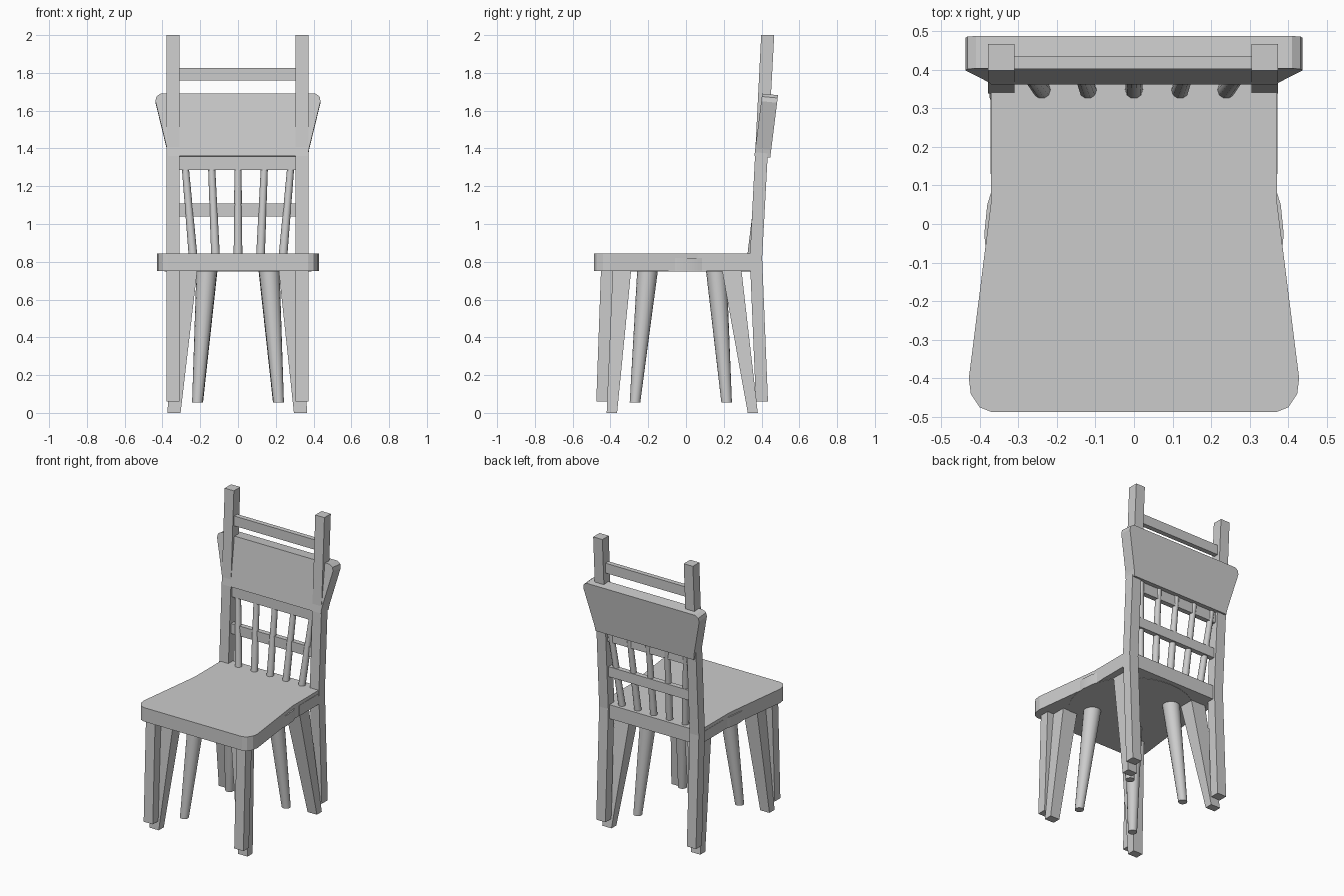
import bpy, bmesh
from mathutils import Vector

if "Cube" in bpy.data.objects:
    bpy.data.objects.remove(bpy.data.objects["Cube"])


def make(name, bm):
    bmesh.ops.recalc_face_normals(bm, faces=bm.faces)
    me = bpy.data.meshes.new(name)
    bm.to_mesh(me)
    bm.free()
    ob = bpy.data.objects.new(name, me)
    bpy.context.collection.objects.link(ob)
    return ob


def loft(name, rings):
    """Skin through rings of equal point count and cap both ends."""
    bm = bmesh.new()
    vs = [[bm.verts.new(p) for p in r] for r in rings]
    n = len(vs[0])
    for a, b in zip(vs, vs[1:]):
        for i in range(n):
            bm.faces.new((a[i], a[(i + 1) % n], b[(i + 1) % n], b[i]))
    bm.faces.new(vs[0][::-1])
    bm.faces.new(vs[-1])
    return make(name, bm)


def rect(x0, x1, y0, y1, z):
    return [(x0, y0, z), (x1, y0, z), (x1, y1, z), (x0, y1, z)]


def box(name, x, y0, y1, z0, z1):
    return loft(name, [rect(-x, x, y0, y1, z0), rect(-x, x, y0, y1, z1)])


def smooth(ob):
    bpy.ops.object.select_all(action='DESELECT')
    ob.select_set(True)
    bpy.context.view_layer.objects.active = ob
    bpy.ops.object.shade_smooth_by_angle(angle=0.7)


def rod(name, p0, p1, r0, r1, n=16):
    """Tapered round bar; flat horizontal ends."""
    from math import cos, sin, tau
    rings = [[(p[0] + r * cos(tau * i / n), p[1] + r * sin(tau * i / n), p[2])
              for i in range(n)] for p, r in ((p0, r0), (p1, r1))]
    ob = loft(name, rings)
    smooth(ob)
    return ob


# Main seat: flared at the front with rounded front corners
half = [(0.37, -0.487), (0.40, -0.475), (0.423, -0.44), (0.428, -0.40),
        (0.37, 0.06), (0.37, 0.39)]
outline = half + [(-x, y) for x, y in reversed(half)]
loft("seat", [[(x, y, z) for x, y in outline] for z in (0.75, 0.845)])

# Lower layer at the rear and round stool seat under the main seat
box("rear_seat_layer", 0.372, 0.13, 0.38, 0.75, 0.822)
rod("round_seat", (0, -0.027, 0.748), (0, -0.027, 0.82), 0.388, 0.388, 32)

for s, side in ((-1, "left"), (1, "right")):
    # Full height back posts, kinked at seat level
    xa, xb = sorted((s * 0.307 - 0.003, s * 0.376 - 0.003))
    loft(side + "_back_post", [rect(xa, xb, 0.370, 0.434, 0.06),
                               rect(xa, xb, 0.338, 0.403, 0.82),
                               rect(xa, xb, 0.398, 0.467, 2.0)])
    # Straight square front leg
    loft(side + "_front_leg", [rect(xa, xb, -0.475, -0.415, 0.06),
                               rect(xa, xb, -0.45, -0.385, 0.76)])
    # Splayed tapered square legs
    ba, bb = sorted((s * 0.30 - 0.004, s * 0.37 - 0.004))
    ta, tb = sorted((s * 0.215, s * 0.325))
    loft(side + "_front_splayed_leg", [rect(ba, bb, -0.42, -0.365, 0),
                                       rect(ta, tb, -0.385, -0.29, 0.76)])
    loft(side + "_back_splayed_leg", [rect(ba, bb, 0.327, 0.38, 0),
                                      rect(ta, tb, 0.19, 0.293, 0.76)])
    # Round turned legs
    rod(side + "_front_round_leg", (s * 0.215, -0.27, 0.056),
        (s * 0.165, -0.203, 0.76), 0.028, 0.055)
    rod(side + "_back_round_leg", (s * 0.213, 0.215, 0.056),
        (s * 0.163, 0.16, 0.76), 0.028, 0.055)

# Cross rails between the posts
box("top_rail", 0.31, 0.402, 0.435, 1.76, 1.827)
box("upper_rail", 0.31, 0.378, 0.412, 1.285, 1.37)
box("middle_rail", 0.31, 0.366, 0.40, 1.04, 1.108)

# Fanned spindles
for i in range(-2, 3):
    rod("spindle", (i * 0.119, 0.346, 0.83), (i * 0.143, 0.408, 1.38),
        0.023, 0.018, 10)

# Leaning headrest panel, wider at the top with rounded upper corners
panel = [(0.37, 1.36), (0.376, 1.40), (0.437, 1.65), (0.432, 1.675), (0.41, 1.69)]
panel += [(-x, z) for x, z in reversed(panel)]
loft("headrest_panel",
     [[(x, y + (z - 1.36) * 0.125, z - dz) for x, z in panel]
      for y, dz in ((0.362, 0.0), (0.446, 0.008))])
